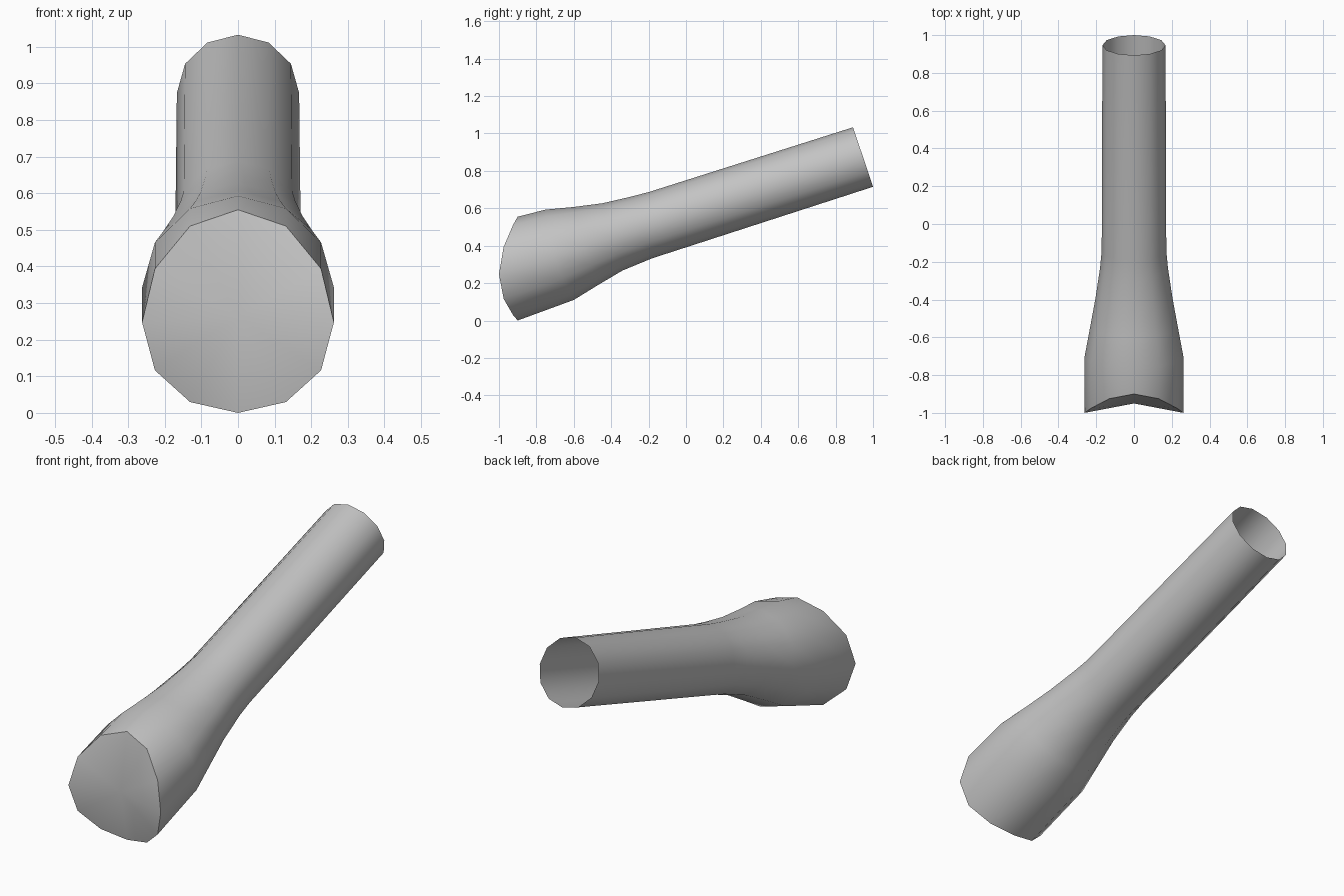
import bpy, bmesh, math

if "Cube" in bpy.data.objects:
    bpy.data.objects.remove(bpy.data.objects["Cube"])

SIDES = 12

# One flat grey for the whole part
grey = bpy.data.materials.new("plain grey")
grey.diffuse_color = (0.55, 0.55, 0.55, 1)
grey.use_nodes = True
grey.node_tree.nodes["Principled BSDF"].inputs["Base Color"].default_value = grey.diffuse_color

# Sections: top (y, z), bottom (y, z), half width, forward bow of the sides
SECTIONS = [
    ((-0.90, 0.555), (-0.90, 0.0), 0.262, 0.10),
    ((-0.75, 0.593), (-0.60, 0.11), 0.262, 0.03),
    ((-0.60, 0.607), (-0.47, 0.19), 0.232, 0.01),
    ((-0.446, 0.627), (-0.34, 0.267), 0.204, 0.0),
    ((-0.29, 0.663), (-0.18, 0.333), 0.180, 0.0),
    ((-0.195, 0.688), (-0.09, 0.362), 0.171, 0.0),
    ((0.893, 1.033), (1.0, 0.715), 0.167, 0.0),
]


def ring(bm, top, bottom, half_width, bow):
    """Tilted oval of vertices whose sides bow forward along the tube."""
    cy, cz = (top[0] + bottom[0]) / 2, (top[1] + bottom[1]) / 2
    hy, hz = (top[0] - bottom[0]) / 2, (top[1] - bottom[1]) / 2
    verts = []
    for i in range(SIDES):
        a = 2 * math.pi * i / SIDES
        s, c = math.sin(a), math.cos(a)
        verts.append(bm.verts.new((half_width * s,
                                   cy + hy * c - bow * s * s,
                                   cz + hz * c - 0.3 * bow * s * s)))
    return verts


bm = bmesh.new()
rings = [ring(bm, *sec) for sec in SECTIONS]

# Flared tube wall, open at the back
for a, b in zip(rings, rings[1:]):
    for i in range(SIDES):
        j = (i + 1) % SIDES
        bm.faces.new((a[i], a[j], b[j], b[i]))

# Slightly dished cap closing the front
front = rings[0]
n = len(front)
centre = bm.verts.new([sum(v.co[k] for v in front) / n for k in range(3)])
for i in range(SIDES):
    bm.faces.new((front[(i + 1) % SIDES], front[i], centre))

bmesh.ops.recalc_face_normals(bm, faces=bm.faces[:])
# Make sure the wall faces outwards
bm.faces.ensure_lookup_table()
bm.normal_update()
wall = bm.faces[SIDES * 5]
if wall.normal.z * (wall.calc_center_median().z - 0.69) < 0:
    bmesh.ops.reverse_faces(bm, faces=bm.faces[:])

# Smooth shading with a sharp front rim
for f in bm.faces:
    f.smooth = True
for i in range(SIDES):
    bm.edges.get((front[i], front[(i + 1) % SIDES])).smooth = False

mesh = bpy.data.meshes.new("flared_tube")
bm.to_mesh(mesh)
bm.free()
mesh.materials.append(grey)
obj = bpy.data.objects.new("flared_tube", mesh)
bpy.context.collection.objects.link(obj)
